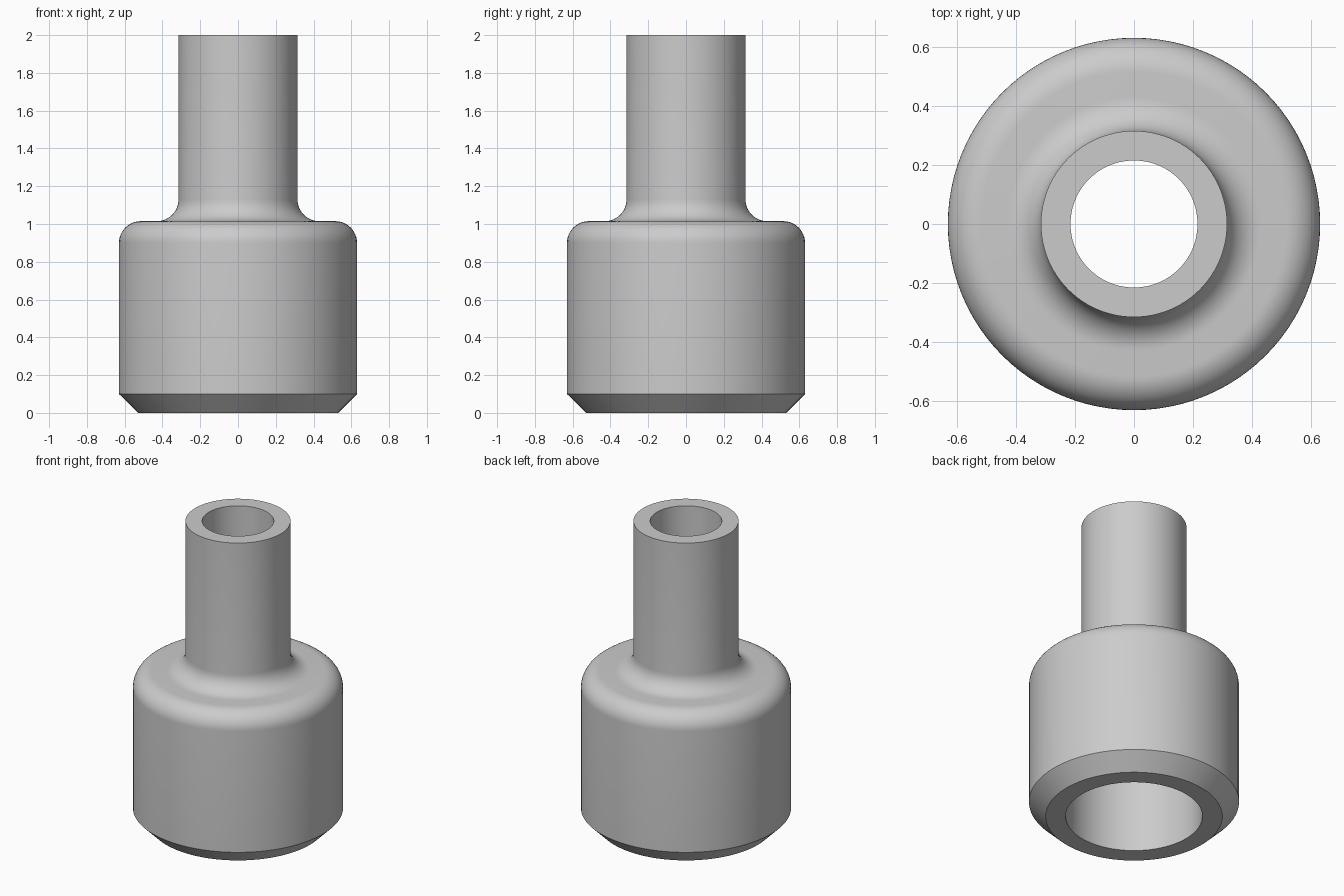
import bpy
import bmesh
from math import cos, sin, pi, radians

SEGMENTS = 96

old = bpy.data.objects.get("Cube")
if old:
    bpy.data.objects.remove(old, do_unlink=True)

grey = bpy.data.materials.new("plain grey")
grey.use_nodes = True
colour = (0.6, 0.6, 0.6, 1)
grey.diffuse_color = colour
grey.node_tree.nodes["Principled BSDF"].inputs["Base Color"].default_value = colour


def arc(cx, cz, r, start, end, steps=12):
    """Points of a rounded corner in the profile, angles in degrees."""
    angles = [radians(start + (end - start) * i / steps) for i in range(steps + 1)]
    return [(cx + r * cos(a), cz + r * sin(a)) for a in angles]


def lathe(name, profile):
    """Spin a closed profile of (radius, height) about the z axis."""
    bm = bmesh.new()
    rings = []
    for i in range(SEGMENTS):
        a = 2 * pi * i / SEGMENTS
        rings.append([bm.verts.new((r * cos(a), r * sin(a), z)) for r, z in profile])
    n = len(profile)
    for i in range(SEGMENTS):
        here, there = rings[i], rings[(i + 1) % SEGMENTS]
        for j in range(n):
            k = (j + 1) % n
            bm.faces.new((here[j], there[j], there[k], here[k]))
    bmesh.ops.recalc_face_normals(bm, faces=bm.faces)
    mesh = bpy.data.meshes.new(name)
    bm.to_mesh(mesh)
    bm.free()
    mesh.materials.append(grey)
    obj = bpy.data.objects.new(name, mesh)
    bpy.context.collection.objects.link(obj)
    return obj


# Chamfered base, rounded shoulder, filleted neck, then the stepped bore
profile = [(0.41, 0), (0.53, 0), (0.63, 0.1)]
profile += arc(0.515, 0.9, 0.115, 0, 90)
profile += arc(0.43, 1.13, 0.115, 270, 180)
profile += [(0.315, 2), (0.215, 2), (0.215, 0.8), (0.41, 0.8)]
fitting = lathe("stepped_tube_fitting", profile)

bpy.ops.object.select_all(action="DESELECT")
fitting.select_set(True)
bpy.context.view_layer.objects.active = fitting
bpy.ops.object.shade_smooth_by_angle(angle=radians(30))
